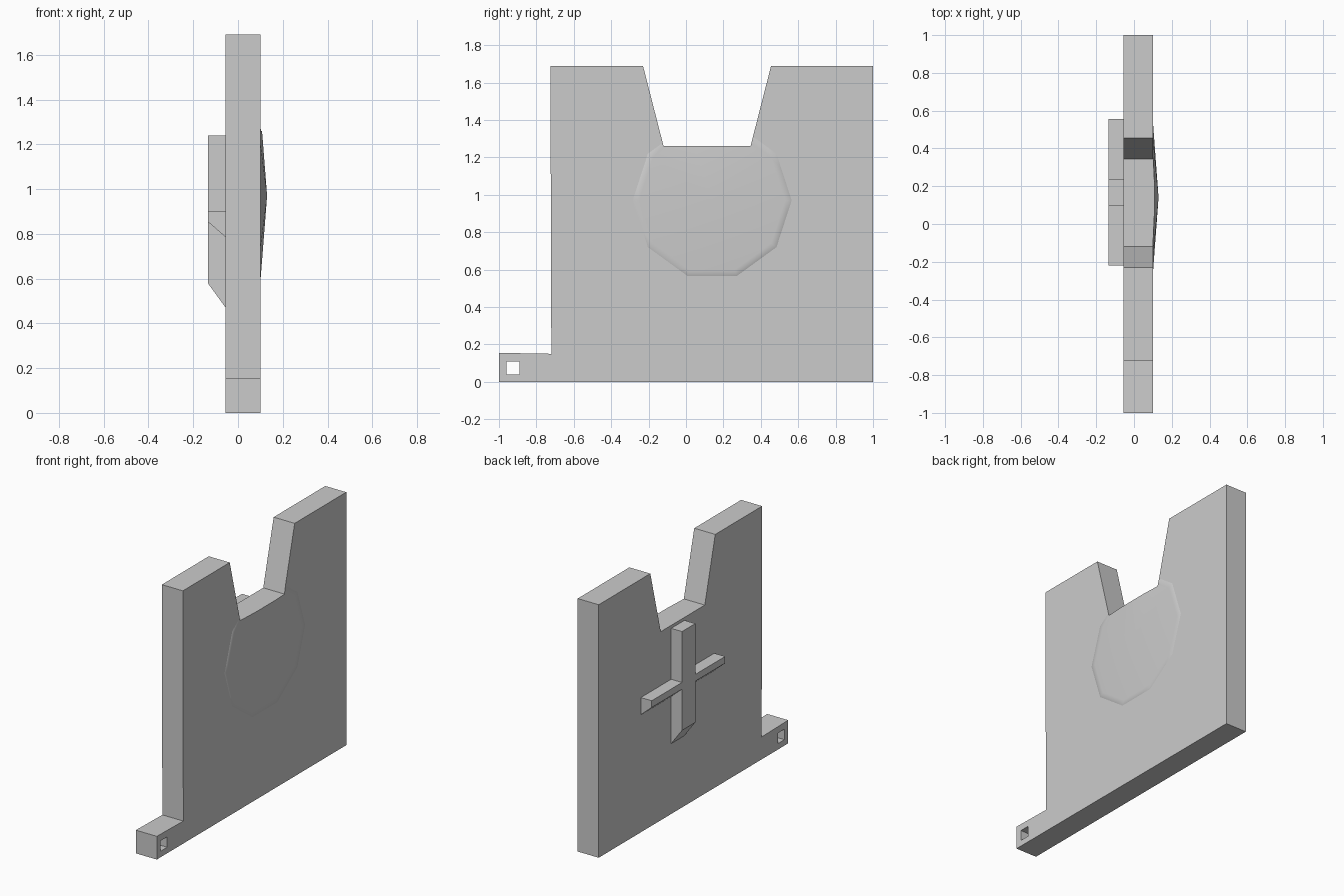
import bpy, bmesh, math

cube = bpy.data.objects.get("Cube")
if cube:
    bpy.data.objects.remove(cube, do_unlink=True)

BACK, FACE = -0.055, 0.1        # the two broad sides of the panel
OUTER = -0.135                  # outer side of the cross

grey = bpy.data.materials.new("plain grey")
grey.use_nodes = True
grey.diffuse_color = (0.6, 0.6, 0.6, 1)
grey.node_tree.nodes["Principled BSDF"].inputs["Base Color"].default_value = (0.6, 0.6, 0.6, 1)


def finish(bm, name):
    bmesh.ops.recalc_face_normals(bm, faces=bm.faces)
    mesh = bpy.data.meshes.new(name)
    bm.to_mesh(mesh)
    bm.free()
    mesh.materials.append(grey)
    obj = bpy.data.objects.new(name, mesh)
    bpy.context.collection.objects.link(obj)
    return obj


def extrude(name, profile, vector):
    """Turn a flat outline into a prism."""
    bm = bmesh.new()
    face = bm.faces.new([bm.verts.new(p) for p in profile])
    result = bmesh.ops.extrude_face_region(bm, geom=[face])
    verts = [v for v in result["geom"] if isinstance(v, bmesh.types.BMVert)]
    bmesh.ops.translate(bm, verts=verts, vec=vector)
    return finish(bm, name)


def side_prism(name, outline, x0, x1):
    return extrude(name, [(x0, y, z) for y, z in outline], (x1 - x0, 0, 0))


def cut(obj, cutter):
    mod = obj.modifiers.new("cut", 'BOOLEAN')
    mod.operation = 'DIFFERENCE'
    mod.solver = 'EXACT'
    mod.object = cutter
    cutter.hide_render = True
    cutter.hide_set(True)
    cutter.display_type = 'WIRE'


# Panel with the notch in its top edge and the low tab at the front
notch = [(-0.23, 1.69), (-0.12, 1.26), (0.345, 1.26), (0.455, 1.69)]
panel = side_prism("panel", [(-1, 0), (1, 0), (1, 1.69)] + notch[::-1]
                   + [(-0.725, 1.69), (-0.72, 0.15), (-1, 0.155)], BACK, FACE)

# Square hole through the tab
hole = side_prism("hole_cutter", [(-0.96, 0.04), (-0.89, 0.04), (-0.89, 0.11), (-0.96, 0.11)],
                  BACK - 0.1, FACE + 0.1)
cut(panel, hole)

# Shallow faceted swelling on the broad face
bm = bmesh.new()
sides = 10
rings = []
for radius, x in ((0.53, FACE - 0.003), (0.39, FACE + 0.001)):
    rings.append([bm.verts.new((x, 0.14 + radius * math.cos(math.tau * i / sides),
                                0.97 + radius * math.sin(math.tau * i / sides)))
                  for i in range(sides)])
tip = bm.verts.new((0.13, 0.14, 0.97))
low, high = rings
for i in range(sides):
    j = (i + 1) % sides
    bm.faces.new((low[i], low[j], high[j], high[i]))
    bm.faces.new((high[i], high[j], tip))
bm.faces.new(low[::-1])
swelling = finish(bm, "swelling")
for poly in swelling.data.polygons:
    poly.use_smooth = True

# The notch also trims the swelling
notch_cutter = side_prism("notch_cutter", notch, BACK - 0.1, FACE + 0.1)
cut(swelling, notch_cutter)


# Raised cross on the other broad side, with sloping undersides
def bar(name, y0, y1, top, outer_bottom, wall_bottom):
    inset = BACK + 0.005
    outline = [(OUTER, top), (inset, top), (inset, wall_bottom),
               (BACK, wall_bottom), (OUTER, outer_bottom)]
    return extrude(name, [(x, y0, z) for x, z in outline], (0, y1 - y0, 0))


bar("cross_upright", 0.095, 0.235, 1.24, 0.58, 0.47)
bar("cross_arm_front", -0.22, 0.095, 0.90, 0.855, 0.785)
bar("cross_arm_back", 0.235, 0.555, 0.90, 0.855, 0.785)
